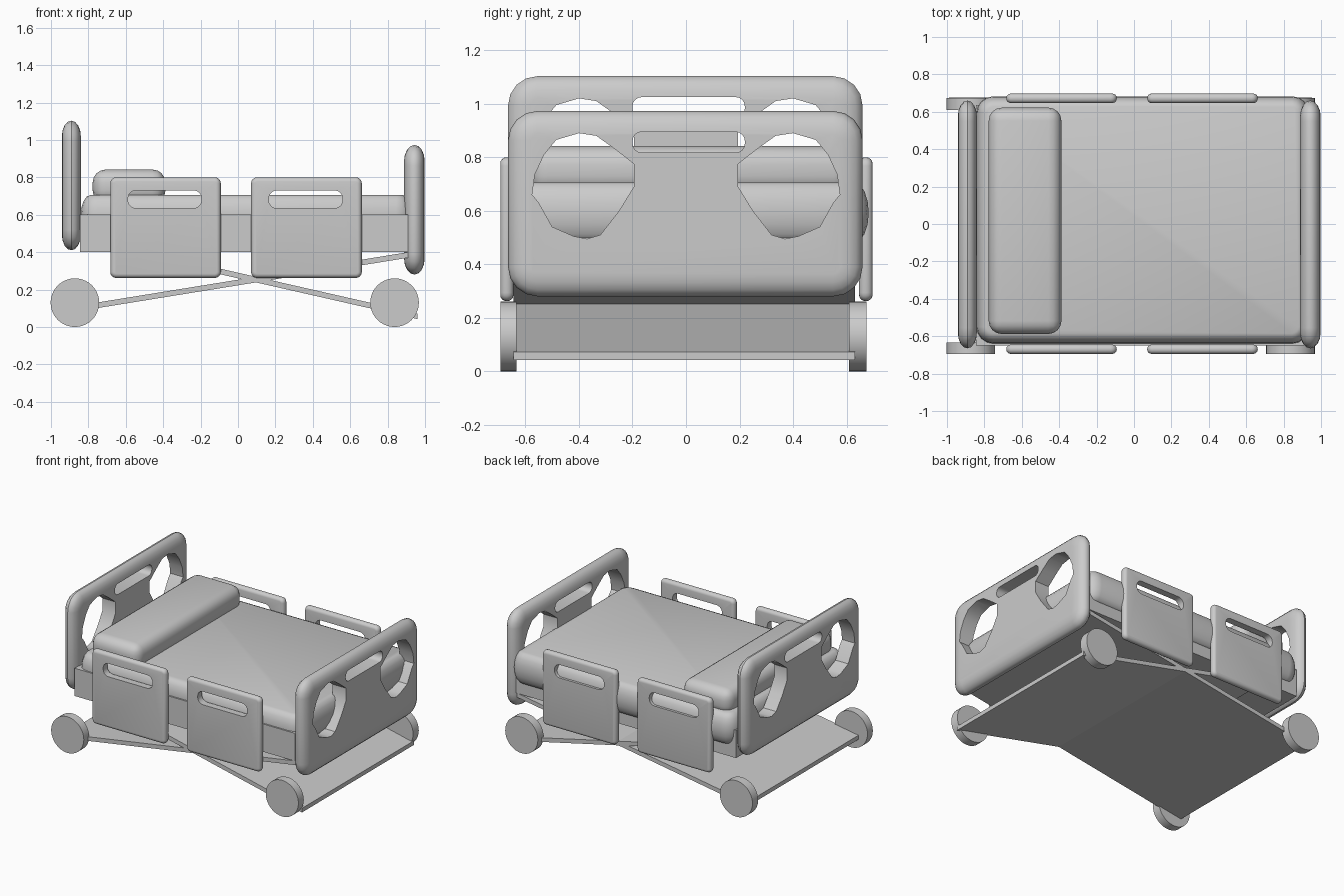
import bpy, bmesh
from math import sin, cos, pi
from mathutils import Vector

if "Cube" in bpy.data.objects:
    bpy.data.objects.remove(bpy.data.objects["Cube"])

AXES = {'x': (1, 2, 0), 'y': (0, 2, 1), 'z': (0, 1, 2)}  # depth axis -> (u, v, depth)


def place(axis, u, v, d):
    p = [0, 0, 0]
    for i, c in zip(AXES[axis], (u, v, d)):
        p[i] = c
    return p


def rounded(u0, u1, v0, v1, r, seg):
    """Outline of a rounded rectangle."""
    corners = [(u1 - r, v1 - r), (u0 + r, v1 - r), (u0 + r, v0 + r), (u1 - r, v0 + r)]
    return [(cu + r * cos((k + s / seg) * pi / 2), cv + r * sin((k + s / seg) * pi / 2))
            for k, (cu, cv) in enumerate(corners) for s in range(seg + 1)]


def loft(name, axis, rings):
    """Skin a list of (outline, depth) rings and cap both ends."""
    bm = bmesh.new()
    loops = [[bm.verts.new(place(axis, u, v, d)) for u, v in pts] for pts, d in rings]
    n = len(loops[0])
    for a, b in zip(loops, loops[1:]):
        for i in range(n):
            bm.faces.new((a[i], a[(i + 1) % n], b[(i + 1) % n], b[i]))
    bm.faces.new(loops[0])
    bm.faces.new(loops[-1])
    bmesh.ops.recalc_face_normals(bm, faces=bm.faces)
    me = bpy.data.meshes.new(name)
    bm.to_mesh(me)
    bm.free()
    ob = bpy.data.objects.new(name, me)
    bpy.context.collection.objects.link(ob)
    return ob


def activate(ob):
    bpy.ops.object.select_all(action='DESELECT')
    ob.select_set(True)
    bpy.context.view_layer.objects.active = ob


def smooth(ob, angle=0.6):
    activate(ob)
    bpy.ops.object.shade_smooth_by_angle(angle=angle)


def slab(name, axis, rect, depth, r, inset, holes=(), seg=4, steps=8):
    """Rounded panel with a half-elliptic rim and optional through holes."""
    u0, u1, v0, v1 = rect
    mid, half = (depth[0] + depth[1]) / 2, (depth[1] - depth[0]) / 2
    rings = []
    for i in range(steps + 1):
        a = -pi / 2 + pi * i / steps
        e = inset * (1 - cos(a))
        rings.append((rounded(u0 + e, u1 - e, v0 + e, v1 - e, max(r - e, 0.004), seg),
                      mid + half * sin(a)))
    ob = loft(name, axis, rings)
    for outline in holes:
        cutter = loft('cutter', axis, [(outline, depth[0] - 0.1), (outline, depth[1] + 0.1)])
        cutter.hide_render = True
        mod = ob.modifiers.new('hole', 'BOOLEAN')
        mod.operation, mod.solver, mod.object = 'DIFFERENCE', 'EXACT', cutter
        activate(ob)
        bpy.ops.object.modifier_apply(modifier=mod.name)
        bpy.data.objects.remove(cutter)
    smooth(ob)
    return ob


def box(name, lo, hi, bevel=0, seg=4):
    lo, hi = Vector(lo), Vector(hi)
    bpy.ops.mesh.primitive_cube_add(size=1, location=(lo + hi) / 2)
    ob = bpy.context.object
    ob.name = name
    ob.scale = hi - lo
    bpy.ops.object.transform_apply(location=False)
    if bevel:
        mod = ob.modifiers.new('bevel', 'BEVEL')
        mod.width, mod.segments = bevel, seg
        bpy.ops.object.modifier_apply(modifier=mod.name)
        smooth(ob)
    return ob


# head and foot boards with two irregular openings and a grip slot
opening = [(0.40, 0.89), (0.335, 0.88), (0.265, 0.83), (0.195, 0.775), (0.195, 0.69),
           (0.25, 0.60), (0.32, 0.51), (0.37, 0.495), (0.42, 0.505), (0.50, 0.54),
           (0.55, 0.63), (0.575, 0.66), (0.565, 0.735), (0.53, 0.81), (0.485, 0.865)]


def end_board(name, x0, x1, lift):
    holes = [[(s * y, z + lift) for y, z in opening] for s in (-1, 1)]
    holes.append(rounded(-0.2, 0.22, 0.817 + lift, 0.895 + lift, 0.035, 4))
    slab(name, 'x', (-0.665, 0.66, 0.28 + lift, 0.973 + lift), (x0, x1), 0.11, 0.085, holes)


end_board('head_board', -0.942, -0.84, 0.13)
end_board('foot_board', 0.888, 0.998, 0)

# four side rails with grip slots
for side, y0, y1 in (('front', -0.694, -0.645), ('back', 0.647, 0.697)):
    for end, x0, x1 in (('head', -0.683, -0.092), ('foot', 0.07, 0.662)):
        slot = rounded(x0 + 0.095, x1 - 0.103, 0.635, 0.73, 0.042, 5)
        slab(f'{side}_{end}_rail', 'y', (x0, x1, 0.262, 0.80), (y0, y1), 0.032, 0.022, [slot])

# bed base, mattress and pillow
box('bed_base', (-0.845, -0.65, 0.40), (0.91, 0.637, 0.60))
slab('mattress', 'z', (-0.842, 0.935, -0.64, 0.683), (0.48, 0.706), 0.09, 0.055)
box('pillow', (-0.777, -0.588, 0.66), (-0.388, 0.622, 0.842), 0.07)

# two crossing support plates
for name, xa, za, xb, zb in (('support_plate_a', -0.93, 0.087, 0.91, 0.385),
                             ('support_plate_b', -0.55, 0.40, 0.96, 0.057)):
    t = 0.015
    loft(name, 'y', [([(xa, za - t), (xb, zb - t), (xb, zb + t), (xa, za + t)], y)
                     for y in (-0.645, 0.632)])

# wheels
for side, y0, y1 in (('front', -0.694, -0.633), ('back', 0.61, 0.675)):
    for end, x in (('head', -0.872), ('foot', 0.837)):
        bpy.ops.mesh.primitive_cylinder_add(vertices=40, radius=0.13, depth=y1 - y0,
                                            location=(x, (y0 + y1) / 2, 0.13),
                                            rotation=(pi / 2, 0, 0))
        wheel = bpy.context.object
        wheel.name = f'{side}_{end}_wheel'
        smooth(wheel)
